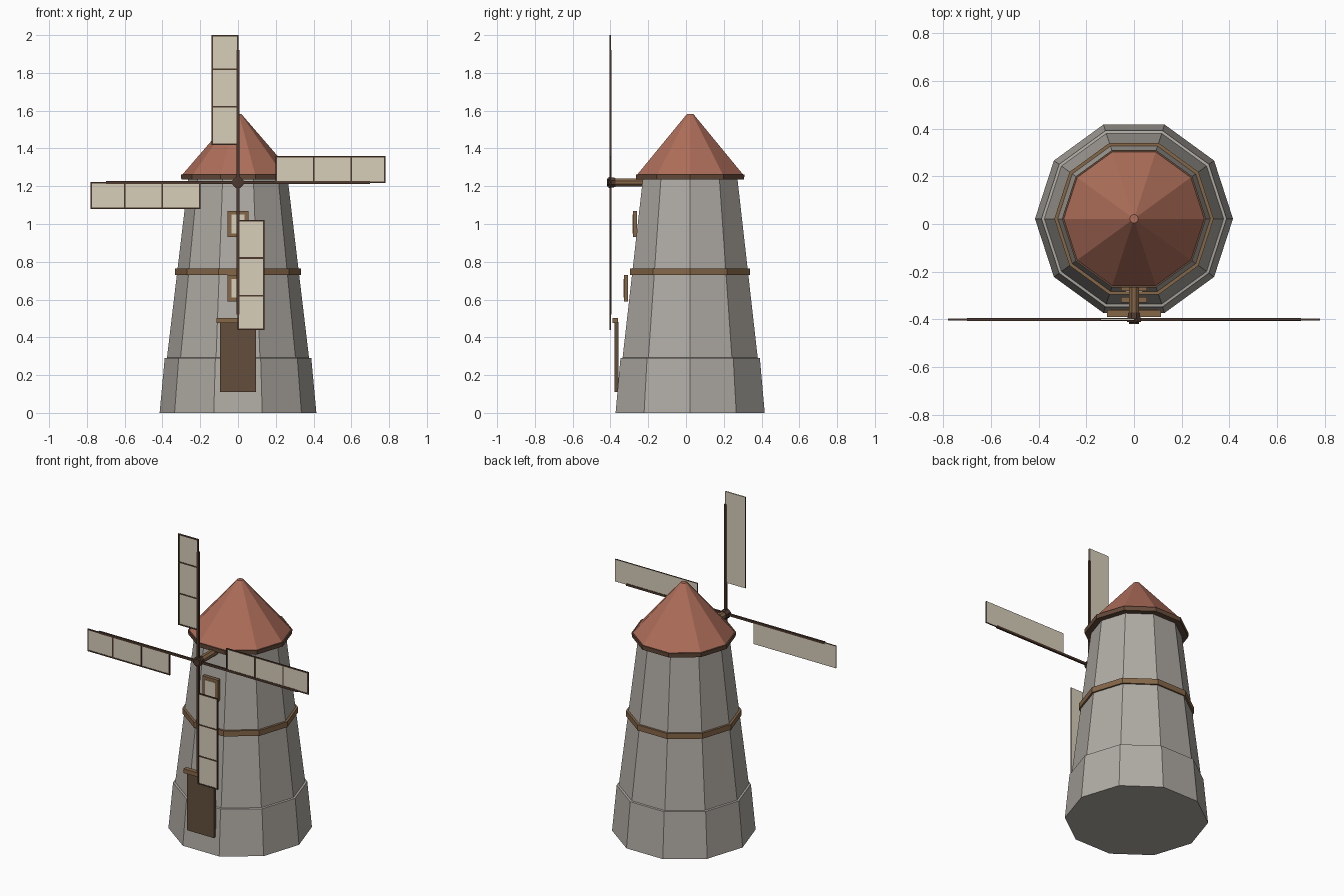
import bpy, bmesh, math
from mathutils import Matrix, Vector

if "Cube" in bpy.data.objects:
    bpy.data.objects.remove(bpy.data.objects["Cube"])

CY = 0.022      # tower axis
HUB_Z = 1.22    # sail axis height
SAIL_Y = -0.40


def material(name, rgb):
    m = bpy.data.materials.new(name)
    m.diffuse_color = (*rgb, 1)
    m.use_nodes = True
    m.node_tree.nodes["Principled BSDF"].inputs["Base Color"].default_value = m.diffuse_color
    return m


STONE = material("grey stone", (0.43, 0.405, 0.37))
ROOF = material("terracotta", (0.42, 0.155, 0.10))
WOOD = material("mid wood", (0.235, 0.135, 0.066))
DOOR = material("door wood", (0.125, 0.078, 0.046))
DARK = material("dark wood", (0.075, 0.040, 0.026))
EAVE = material("eave wood", (0.13, 0.070, 0.042))
CLOTH = material("cream cloth", (0.68, 0.62, 0.49))


def finish(bm, name, mat):
    bmesh.ops.recalc_face_normals(bm, faces=bm.faces)
    me = bpy.data.meshes.new(name)
    bm.to_mesh(me)
    bm.free()
    me.materials.append(mat)
    ob = bpy.data.objects.new(name, me)
    bpy.context.collection.objects.link(ob)
    return ob


def lathe(name, mat, profile, sides=10, phase=0.0):
    """Faceted solid of revolution from (radius, height) pairs."""
    bm = bmesh.new()
    rings = []
    for r, z in profile:
        rings.append([bm.verts.new((r * math.cos(phase + math.tau * k / sides),
                                    r * math.sin(phase + math.tau * k / sides), z))
                      for k in range(sides)])
    for a, b in zip(rings, rings[1:]):
        for k in range(sides):
            j = (k + 1) % sides
            bm.faces.new((a[k], a[j], b[j], b[k]))
    bm.faces.new(rings[0])
    bm.faces.new(rings[-1])
    ob = finish(bm, name, mat)
    ob.location.y = CY
    return ob


def boxes(name, mat, spans):
    """One object made of boxes, each (x0, x1, y0, y1, z0, z1)."""
    bm = bmesh.new()
    for x0, x1, y0, y1, z0, z1 in spans:
        mid = Vector((x0 + x1, y0 + y1, z0 + z1)) / 2
        size = Matrix.Diagonal((x1 - x0, y1 - y0, z1 - z0, 1))
        bmesh.ops.create_cube(bm, size=1, matrix=Matrix.Translation(mid) @ size)
    return finish(bm, name, mat)


# Tower: body with a slightly wider stone skirt
lathe("tower", STONE, [(0.415, 0), (0.388, 0.29), (0.376, 0.292), (0.262, 1.25)])
# Wooden band around the middle
lathe("tower_band", WOOD, [(0.334, 0.73), (0.334, 0.765)])
# Eave and roof
lathe("eave_ring", EAVE, [(0.300, 1.235), (0.302, 1.262)])
lathe("roof", ROOF, [(0.296, 1.26), (0.018, 1.582)])

# Door and lintel
boxes("door", DOOR, [(-0.094, 0.094, -0.378, -0.357, 0.11, 0.48)])
boxes("door_lintel", WOOD, [(-0.113, 0.113, -0.389, -0.361, 0.475, 0.502)])

# Windows on the front face
for name, y, z in (("lower", -0.329, 0.66), ("upper", -0.281, 1.0)):
    boxes(name + "_window_frame", WOOD, [(-0.055, 0.055, y, y + 0.022, z - 0.069, z + 0.069)])
    boxes(name + "_window_pane", CLOTH, [(-0.035, 0.035, y - 0.003, y + 0.002, z - 0.049, z + 0.049)])

# Axle and hub, pointing out of the front
for name, mat, prof in (
        ("axle", WOOD, [(0.023, 0.19), (0.023, 0.38)]),
        ("hub", DARK, [(0.026, 0.372), (0.032, 0.41), (0.022, 0.412), (0.022, 0.419)])):
    ob = lathe(name, mat, prof, 8, math.pi / 8)
    ob.rotation_euler.x = math.pi / 2
    ob.location = (0, 0, HUB_Z)

# Four sails, each turned a quarter around the hub
for i, side in enumerate(("top", "right", "bottom", "left")):
    parts = [
        boxes(side + "_sail_cloth", CLOTH, [(-0.138, 0, -0.003, 0.003, 0.20, 0.78)]),
        boxes(side + "_sail_spar", DARK, [(-0.007, 0.007, -0.006, 0.006, 0.0, 0.70)]),
        boxes(side + "_sail_frame", DARK,
              [(-0.14, 0.002, -0.005, 0.002, r - 0.004, r + 0.004) for r in (0.203, 0.4, 0.6, 0.776)]
              + [(x - 0.004, x + 0.004, -0.005, 0.002, 0.20, 0.78) for x in (-0.136, -0.002)]),
    ]
    for ob in parts:
        ob.location = (0, SAIL_Y, HUB_Z)
        ob.rotation_euler.y = i * math.pi / 2
